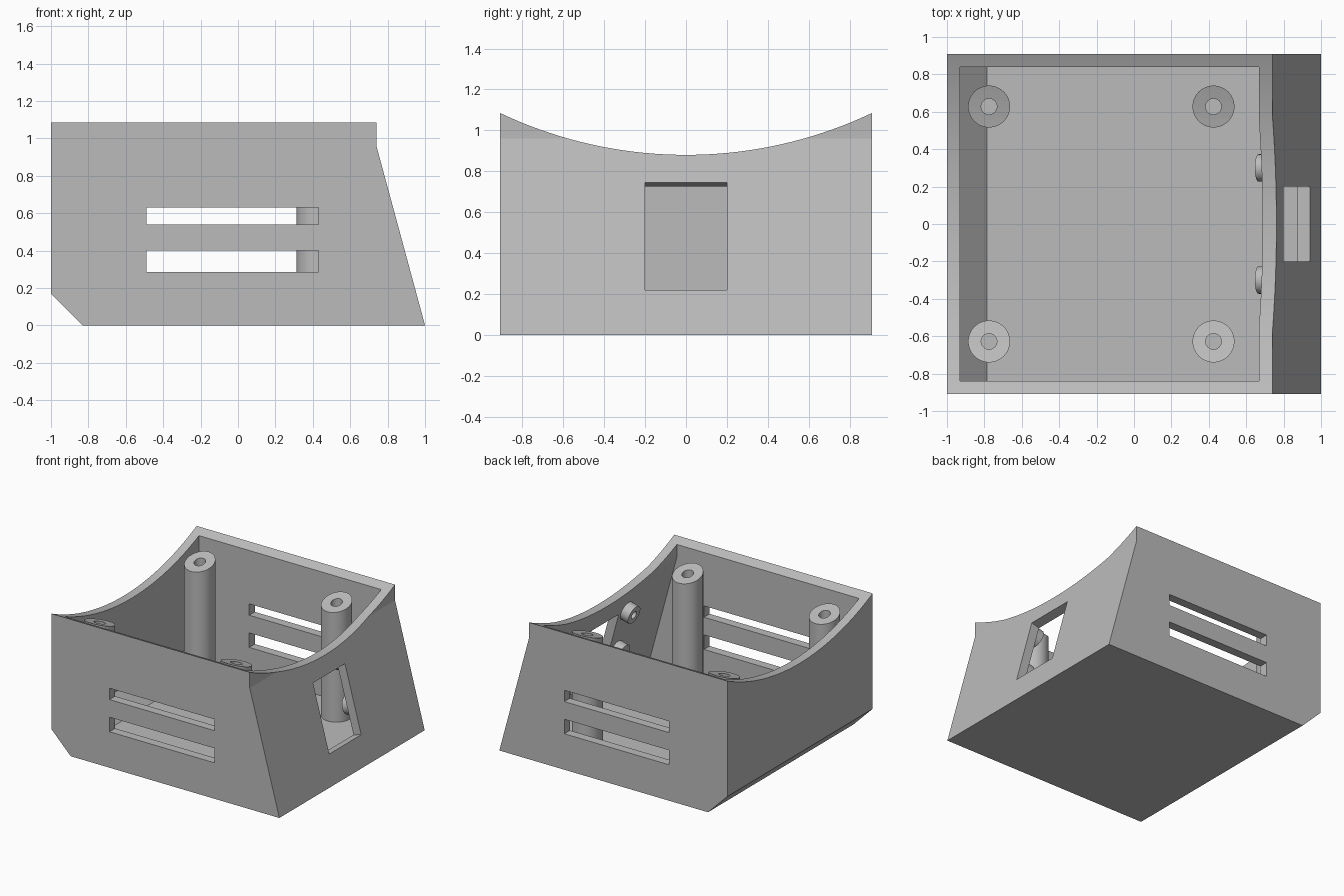
import bpy, bmesh, math
from mathutils import Vector, Matrix

if "Cube" in bpy.data.objects:
    bpy.data.objects.remove(bpy.data.objects["Cube"])

grey = bpy.data.materials.new("light_grey_plastic")
grey.diffuse_color = (0.5, 0.5, 0.5, 1)
grey.use_nodes = True
grey.node_tree.nodes["Principled BSDF"].inputs["Base Color"].default_value = grey.diffuse_color


def add_object(name, bm):
    bmesh.ops.recalc_face_normals(bm, faces=bm.faces)
    mesh = bpy.data.meshes.new(name)
    bm.to_mesh(mesh)
    bm.free()
    mesh.materials.append(grey)
    ob = bpy.data.objects.new(name, mesh)
    bpy.context.collection.objects.link(ob)
    return ob


def prism(name, points, y0, y1):
    """Extrude an (x, z) profile along y."""
    bm = bmesh.new()
    face = bm.faces.new([bm.verts.new((x, y0, z)) for x, z in points])
    ext = bmesh.ops.extrude_face_region(bm, geom=[face])
    verts = [v for v in ext["geom"] if isinstance(v, bmesh.types.BMVert)]
    bmesh.ops.translate(bm, verts=verts, vec=(0, y1 - y0, 0))
    return add_object(name, bm)


def rod(name, a, b, radius, sides=48):
    """Cylinder from point a to point b."""
    a, b = Vector(a), Vector(b)
    rot = (b - a).to_track_quat('Z', 'Y').to_matrix().to_4x4()
    bm = bmesh.new()
    bmesh.ops.create_cone(bm, cap_ends=True, segments=sides, radius1=radius,
                          radius2=radius, depth=(b - a).length,
                          matrix=Matrix.Translation((a + b) / 2) @ rot)
    return add_object(name, bm)


def cut(ob, cutter):
    """Subtract the cutter and remove it."""
    cutter.hide_render = True
    mod = ob.modifiers.new("cut", 'BOOLEAN')
    mod.operation, mod.solver, mod.object = 'DIFFERENCE', 'EXACT', cutter
    dg = bpy.context.evaluated_depsgraph_get()
    mesh = bpy.data.meshes.new_from_object(ob.evaluated_get(dg))
    ob.modifiers.clear()
    ob.data = mesh
    bpy.data.objects.remove(cutter)


def smooth(ob):
    bpy.ops.object.select_all(action='DESELECT')
    ob.select_set(True)
    bpy.context.view_layer.objects.active = ob
    bpy.ops.object.shade_smooth_by_angle(angle=math.radians(10))


def saddle(drop=0.0):
    """Large cylinder along x that scoops the top."""
    z = 3.002 - drop
    return rod("saddle_cutter", (-1.5, 0, z), (1.5, 0, z), 2.122, 256)


# Shell: outer profile, hollow inside, scooped top
shell = prism("housing", [(-1, 0.17), (-0.83, 0), (1, 0), (0.74, 0.96),
                          (0.74, 1.085), (-1, 1.085)], -0.91, 0.91)
cut(shell, prism("cavity", [(-0.93, 0.215), (-0.785, 0.07), (0.909, 0.07),
                            (0.668, 0.953), (0.668, 1.4), (-0.93, 1.4)], -0.84, 0.84))
cut(shell, saddle())

# Vent slots through front and back walls
for z0, z1 in ((0.285, 0.40), (0.54, 0.63)):
    cut(shell, prism("slot", [(-0.49, z0), (0.43, z0), (0.43, z1), (-0.49, z1)], -1.1, 1.1))

# Window square to the sloping wall
n = Vector((0.965, 0.261))
top, bottom = Vector((0.798, 0.745)), Vector((0.941, 0.22))
cut(shell, prism("window", [top + n * 0.05, top - n * 0.12,
                            bottom - n * 0.12, bottom + n * 0.05], -0.2, 0.2))
smooth(shell)

# Corner screw posts
for x in (-0.775, 0.425):
    for y in (-0.628, 0.628):
        post = rod("screw_post", (x, y, 0.06), (x, y, 1.2), 0.112)
        cut(post, saddle(0.008))
        cut(post, rod("post_hole", (x, y, 0.12), (x, y, 1.4), 0.042))
        smooth(post)

# Small bosses around the window, on the inside of the sloping wall
axis = Vector((n.x, 0, n.y))
for y in (-0.3, 0.3):
    for z in (0.37, 0.70):
        tip = Vector((0.665 + (0.70 - z) * 0.271, y, z))
        boss = rod("window_boss", tip, tip + axis * 0.1, 0.073)
        cut(boss, rod("boss_hole", tip - axis * 0.05, tip + axis * 0.07, 0.03))
        smooth(boss)
